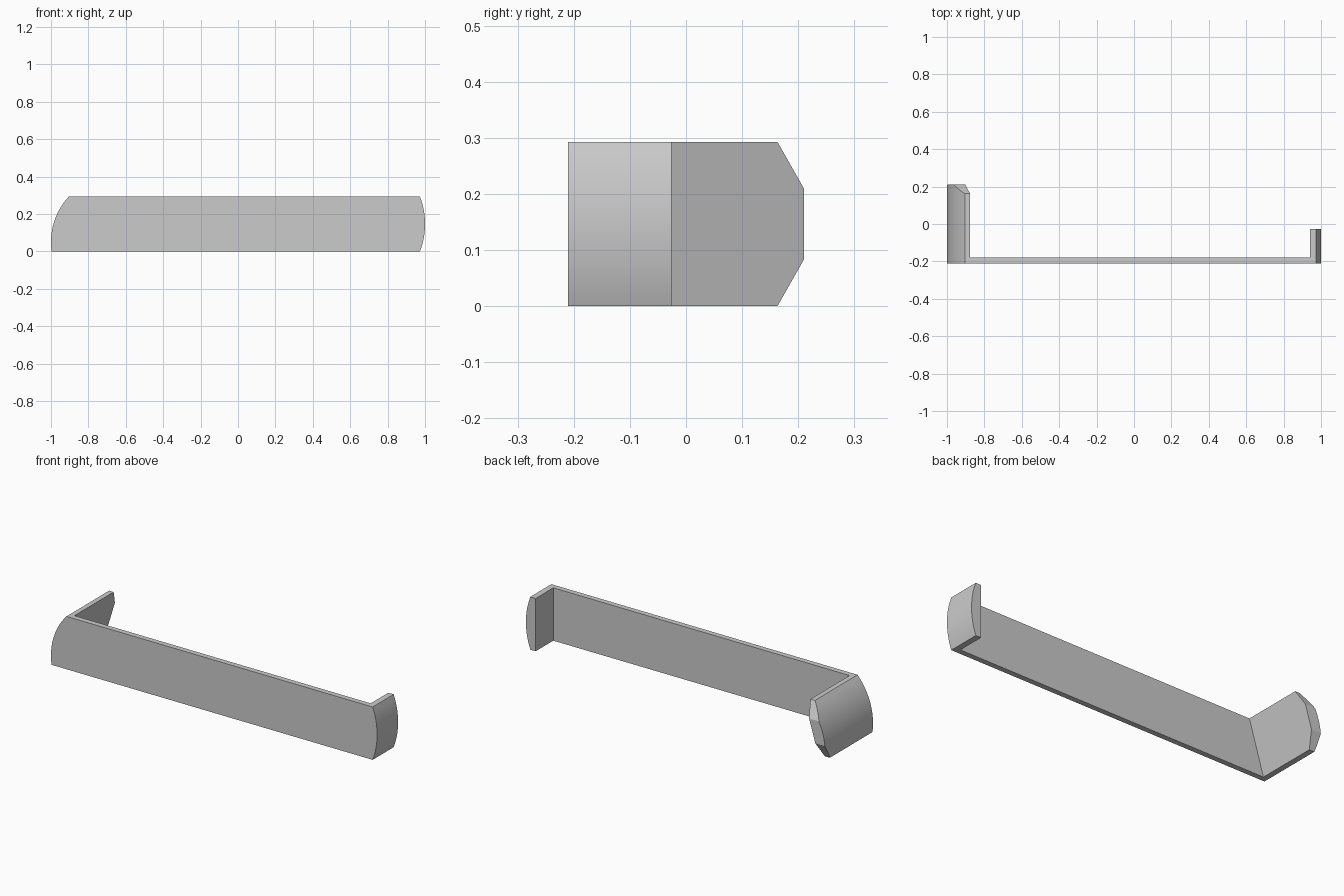
import bpy, bmesh, math
from mathutils import Vector

cube = bpy.data.objects.get("Cube")
if cube:
    bpy.data.objects.remove(cube, do_unlink=True)

HEIGHT = 0.293
FRONT, BACK = -0.21, 0.21
PLATE_BACK = -0.18
SHORT_ARM_END = -0.026
STEPS = 16

grey = bpy.data.materials.new("satin grey")
colour = (0.6, 0.6, 0.6, 1)
grey.use_nodes = True
grey.diffuse_color = colour
grey.node_tree.nodes["Principled BSDF"].inputs["Base Color"].default_value = colour


def arc(apex_x, apex_z, radius, side):
    """Points on a bulging end, from the bottom edge to the top edge."""
    pts = []
    for i in range(STEPS + 1):
        z = HEIGHT * i / STEPS
        bulge = radius - math.sqrt(radius ** 2 - (z - apex_z) ** 2)
        pts.append((apex_x - side * bulge, z))
    return pts


def prism(name, profile, y0, y1):
    """Extrude an x-z profile along y."""
    bm = bmesh.new()
    face = bm.faces.new([bm.verts.new((x, y0, z)) for x, z in profile])
    ext = bmesh.ops.extrude_face_region(bm, geom=[face])["geom"]
    moved = [v for v in ext if isinstance(v, bmesh.types.BMVert)]
    bmesh.ops.translate(bm, verts=moved, vec=(0, y1 - y0, 0))
    bmesh.ops.recalc_face_normals(bm, faces=bm.faces)
    mesh = bpy.data.meshes.new(name)
    bm.to_mesh(mesh)
    bm.free()
    mesh.materials.append(grey)
    obj = bpy.data.objects.new(name, mesh)
    bpy.context.collection.objects.link(obj)
    return obj


def cut(target, cutter):
    """Subtract a helper solid and delete it."""
    cutter.hide_render = True
    mod = target.modifiers.new("cut", 'BOOLEAN')
    mod.operation, mod.solver, mod.object = 'DIFFERENCE', 'EXACT', cutter
    bpy.context.view_layer.objects.active = target
    bpy.ops.object.modifier_apply(modifier=mod.name)
    bpy.data.objects.remove(cutter, do_unlink=True)


# Solid bar with two differently curved ends
outline = arc(1.0, HEIGHT / 2, 0.41, 1) + arc(-1.0, 0.05, 0.358, -1)[::-1]
bracket = prism("wraparound_bracket", outline, FRONT, BACK)

# Chamfer the upper and lower corners of the long arm's tip
bm = bmesh.new()
bm.from_mesh(bracket.data)
for z, direction in ((HEIGHT, 1), (0, -1)):
    res = bmesh.ops.bisect_plane(
        bm, geom=bm.verts[:] + bm.edges[:] + bm.faces[:], clear_outer=True,
        plane_co=Vector((0, 0.163, z)),
        plane_no=Vector((0, 0.083, direction * 0.047)).normalized())
    rim = [e for e in res["geom_cut"] if isinstance(e, bmesh.types.BMEdge)]
    bmesh.ops.edgeloop_fill(bm, edges=rim)
bmesh.ops.recalc_face_normals(bm, faces=bm.faces)
bm.to_mesh(bracket.data)
bm.free()

# Hollow the back, leaving the front plate and a sloping inner face on the long arm
low, high = -0.2, 0.5
slope = 0.088 / HEIGHT
inner = [(-0.965 + slope * z, z) for z in (high, low)]
cut(bracket, prism("hollow_cutter", inner + [(0.94, low), (0.94, high)], PLATE_BACK, 1))

# Shorten the other arm
short = [(0.5, low), (1.5, low), (1.5, high), (0.5, high)]
cut(bracket, prism("short_arm_cutter", short, SHORT_ARM_END, 1))

# Smooth the curved ends and keep the corners crisp
bpy.ops.object.select_all(action='DESELECT')
bracket.select_set(True)
bpy.context.view_layer.objects.active = bracket
bpy.ops.object.shade_smooth_by_angle(angle=math.radians(25))
